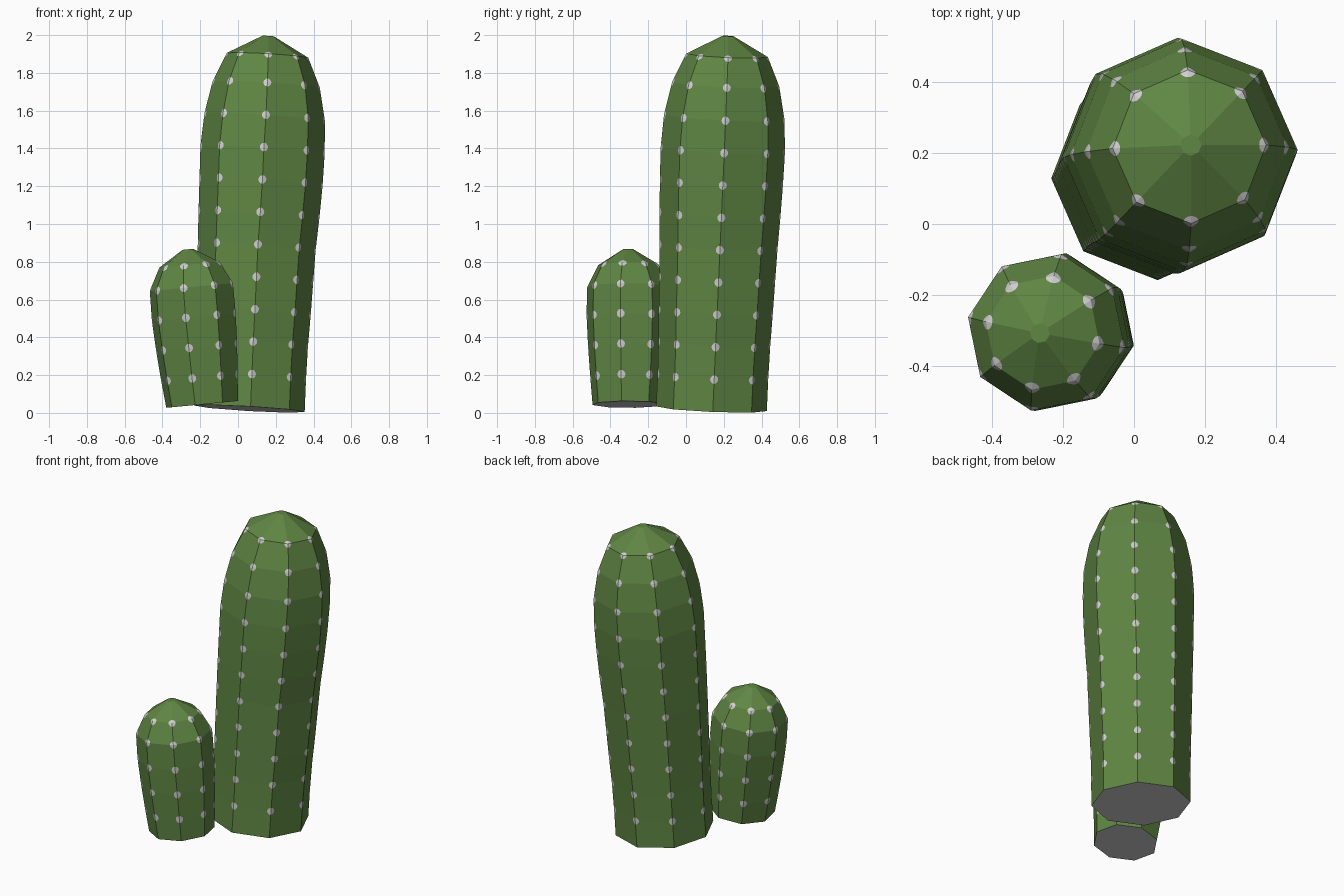
import bpy, bmesh, math
from mathutils import Vector

if "Cube" in bpy.data.objects:
    bpy.data.objects.remove(bpy.data.objects["Cube"])

SPOT = 0.023  # radius of the pale spine spots


def material(name, rgb):
    m = bpy.data.materials.new(name)
    m.diffuse_color = (*rgb, 1)
    m.use_nodes = True
    m.node_tree.nodes["Principled BSDF"].inputs["Base Color"].default_value = m.diffuse_color
    return m


green = material("cactus green", (0.115, 0.238, 0.056))
pale = material("pale grey", (0.62, 0.62, 0.62))


def add_panel(bm, corners, spotted):
    """Wall panel whose spotted corners are cut out as pale fans."""
    outline = []
    n = len(corners)
    for i, p in enumerate(corners):
        if not spotted[i]:
            outline.append(p)
            continue
        to_next = (corners[(i + 1) % n] - p).normalized()
        to_prev = (corners[i - 1] - p).normalized()
        arc = [p + (to_prev * (1 - t) + to_next * t).normalized() * SPOT
               for t in (0, 1 / 3, 2 / 3, 1)]
        outline += arc
        fan = bm.faces.new([bm.verts.new(q) for q in [p] + arc])
        fan.material_index = 1
    bm.faces.new([bm.verts.new(q) for q in outline])


def cactus(name, rings, phase, tilt):
    """rings: (x, y, z, radius) from bottom to top; tilt: z slope of rings in x and y."""
    loops = []
    for x, y, z, r in rings:
        loop = []
        for k in range(8):
            a = math.radians(phase + 45 * k)
            dx, dy = r * math.cos(a), r * math.sin(a)
            loop.append(Vector((x + dx, y + dy, z + tilt[0] * dx + tilt[1] * dy)))
        loops.append(loop)
    bm = bmesh.new()
    last = len(loops) - 1
    for i in range(last):
        low, high = 0 < i < last, 0 < i + 1 < last
        for k in range(8):
            j = (k + 1) % 8
            add_panel(bm, [loops[i][k], loops[i][j], loops[i + 1][j], loops[i + 1][k]],
                      [low, low, high, high])
    # grey underside and small green tip
    bottom = bm.faces.new([bm.verts.new(p) for p in reversed(loops[0])])
    bottom.material_index = 1
    bm.faces.new([bm.verts.new(p) for p in loops[-1]])
    bmesh.ops.remove_doubles(bm, verts=bm.verts, dist=0.0002)
    bmesh.ops.recalc_face_normals(bm, faces=bm.faces)
    me = bpy.data.meshes.new(name)
    bm.to_mesh(me)
    bm.free()
    me.materials.append(green)
    me.materials.append(pale)
    ob = bpy.data.objects.new(name, me)
    bpy.context.collection.objects.link(ob)


# Tall stem: eleven evenly spaced spotted rings leaning slightly right and back
radii = [0.293, 0.293, 0.296, 0.302, 0.307, 0.312, 0.32, 0.326, 0.329, 0.319, 0.284, 0.216]
xs = [0.060, 0.067, 0.074, 0.083, 0.091, 0.099, 0.111, 0.122, 0.130, 0.141, 0.149, 0.156]
zs = [0.022 + 0.1715 * i for i in range(10)] + [1.739, 1.893]
tall = [(x, 0.135 + 0.0075 * i, z, r) for i, (x, z, r) in enumerate(zip(xs, zs, radii))]
tall.append((0.16, 0.222, 1.995, 0.03))
cactus("tall_stem", tall, 1.3, (-0.058, -0.043))

# Short stem leaning left
short = [(-0.190, -0.305, 0.045, 0.193), (-0.204, -0.304, 0.186, 0.206),
         (-0.219, -0.304, 0.347, 0.218), (-0.234, -0.304, 0.507, 0.226),
         (-0.247, -0.305, 0.666, 0.224), (-0.257, -0.306, 0.784, 0.163),
         (-0.265, -0.307, 0.866, 0.028)]
cactus("short_stem", short, -11, (0.095, 0.0))
